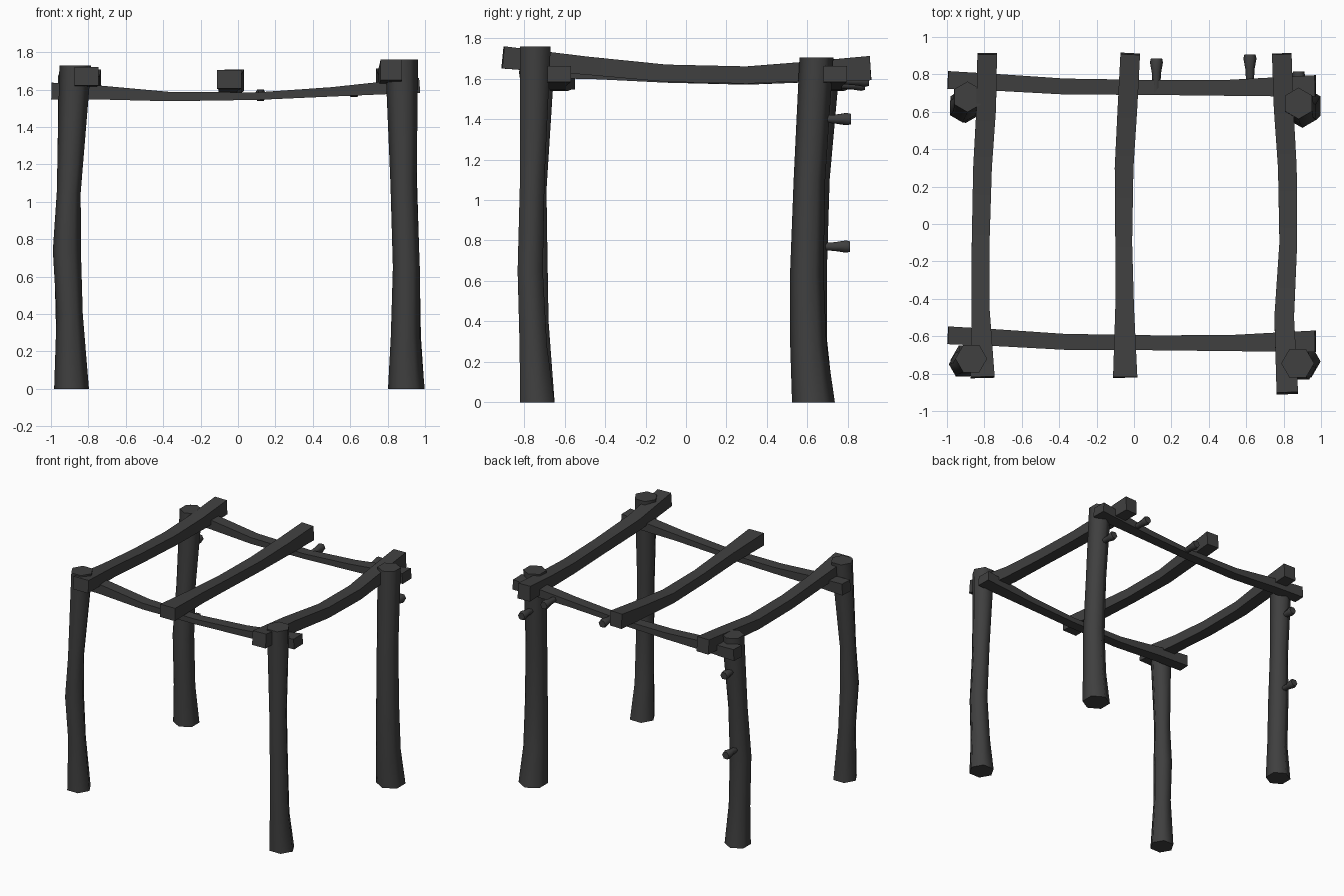
import bpy, bmesh, math
from mathutils import Vector

cube = bpy.data.objects.get("Cube")
if cube:
    bpy.data.objects.remove(cube, do_unlink=True)

wood = bpy.data.materials.new("dark charcoal wood")
wood.use_nodes = True
wood.diffuse_color = (0.05, 0.05, 0.05, 1)
wood.node_tree.nodes["Principled BSDF"].inputs["Base Color"].default_value = (0.05, 0.05, 0.05, 1)


def loft(name, rings):
    """Skin a list of closed rings into a capped solid."""
    bm = bmesh.new()
    loops = [[bm.verts.new(p) for p in ring] for ring in rings]
    n = len(loops[0])
    for a, b in zip(loops, loops[1:]):
        for i in range(n):
            j = (i + 1) % n
            bm.faces.new((a[i], a[j], b[j], b[i]))
    bm.faces.new(loops[0])
    bm.faces.new(loops[-1])
    bmesh.ops.recalc_face_normals(bm, faces=bm.faces)
    mesh = bpy.data.meshes.new(name)
    bm.to_mesh(mesh)
    bm.free()
    mesh.materials.append(wood)
    obj = bpy.data.objects.new(name, mesh)
    bpy.context.collection.objects.link(obj)
    bpy.ops.object.select_all(action='DESELECT')
    obj.select_set(True)
    bpy.context.view_layer.objects.active = obj
    bpy.ops.object.shade_smooth_by_angle(angle=math.radians(65))
    return obj


def post(name, turn, stations):
    """Crooked six-sided log; stations are (x, y, z, radius)."""
    angles = [math.radians(turn + 60 * k) for k in range(6)]
    loft(name, [[(x + r * math.cos(a), y + r * math.sin(a), z) for a in angles]
                for x, y, z, r in stations])


def beam(name, stations):
    """Sagging squared timber; stations are (x, y, z, width, height)."""
    pts = [Vector(s[:3]) for s in stations]
    rings = []
    for i, (p, s) in enumerate(zip(pts, stations)):
        along = (pts[min(i + 1, len(pts) - 1)] - pts[max(i - 1, 0)]).normalized()
        side = along.cross(Vector((0, 0, 1))).normalized()
        up = side.cross(along)
        rings.append([p + side * s[3] / 2 * u + up * s[4] / 2 * v
                      for u, v in ((-1, -1), (1, -1), (1, 1), (-1, 1))])
    loft(name, rings)


def peg(name, x, y, z):
    """Short branch stub that flares towards the back."""
    angles = [math.radians(60 * k) for k in range(6)]
    loft(name, [[(x + r * math.cos(a), y + d, z + r * math.sin(a)) for a in angles]
                for d, r in ((-0.06, 0.018), (0.05, 0.025), (0.105, 0.035), (0.125, 0.03))])


# Corner posts
post("front_right_post", 0, [
    (-0.89, -0.73, 0, 0.093), (-0.90, -0.74, 0.4, 0.07), (-0.915, -0.75, 0.74, 0.075),
    (-0.905, -0.745, 1.05, 0.064), (-0.87, -0.72, 1.73, 0.085)])
post("front_left_post", 0, [
    (0.90, -0.735, 0, 0.098), (0.895, -0.755, 0.28, 0.078), (0.90, -0.77, 0.65, 0.072),
    (0.885, -0.76, 1.1, 0.07), (0.875, -0.745, 1.76, 0.088)])
post("back_right_post", 30, [
    (-0.90, 0.635, 0, 0.095), (-0.905, 0.62, 0.3, 0.078), (-0.915, 0.62, 0.7, 0.078),
    (-0.905, 0.64, 1.1, 0.07), (-0.89, 0.68, 1.68, 0.082)])
post("back_left_post", 30, [
    (0.905, 0.63, 0, 0.106), (0.90, 0.605, 0.28, 0.09), (0.90, 0.597, 0.63, 0.083),
    (0.89, 0.61, 1.1, 0.078), (0.88, 0.645, 1.705, 0.084)])

# Cross rails from side to side
for name, y in (("front_rail", -0.595), ("back_rail", 0.77)):
    beam(name, [
        (-0.995, y, 1.592, 0.095, 0.09), (-0.75, y - 0.012, 1.585, 0.09, 0.075),
        (-0.37, y - 0.035, 1.563, 0.085, 0.05), (0.1, y - 0.04, 1.565, 0.08, 0.04),
        (0.5, y - 0.042, 1.588, 0.085, 0.05), (0.97, y - 0.032, 1.623, 0.115, 0.08)])

# Roof timbers from front to back
beam("right_roof_beam", [
    (-0.81, -0.82, 1.672, 0.13, 0.1), (-0.82, -0.45, 1.645, 0.095, 0.085),
    (-0.82, -0.1, 1.62, 0.095, 0.08), (-0.81, 0.3, 1.61, 0.1, 0.08),
    (-0.79, 0.62, 1.63, 0.105, 0.095), (-0.785, 0.91, 1.65, 0.105, 0.115)])
beam("middle_roof_beam", [
    (-0.047, -0.82, 1.655, 0.13, 0.1), (-0.05, -0.45, 1.64, 0.1, 0.085),
    (-0.055, -0.1, 1.62, 0.09, 0.08), (-0.053, 0.3, 1.612, 0.1, 0.08),
    (-0.035, 0.62, 1.63, 0.105, 0.095), (-0.02, 0.91, 1.65, 0.105, 0.115)])
beam("left_roof_beam", [
    (0.82, -0.905, 1.705, 0.115, 0.11), (0.803, -0.5, 1.665, 0.105, 0.09),
    (0.825, -0.1, 1.627, 0.095, 0.085), (0.82, 0.3, 1.618, 0.1, 0.085),
    (0.80, 0.62, 1.638, 0.105, 0.095), (0.79, 0.91, 1.652, 0.105, 0.12)])

# Branch stubs on the back posts and rail
peg("right_post_upper_peg", -0.90, 0.685, 1.40)
peg("right_post_lower_peg", -0.915, 0.685, 0.77)
peg("left_post_peg", 0.88, 0.69, 1.40)
peg("rail_middle_peg", 0.12, 0.76, 1.57)
peg("rail_left_peg", 0.62, 0.78, 1.59)
